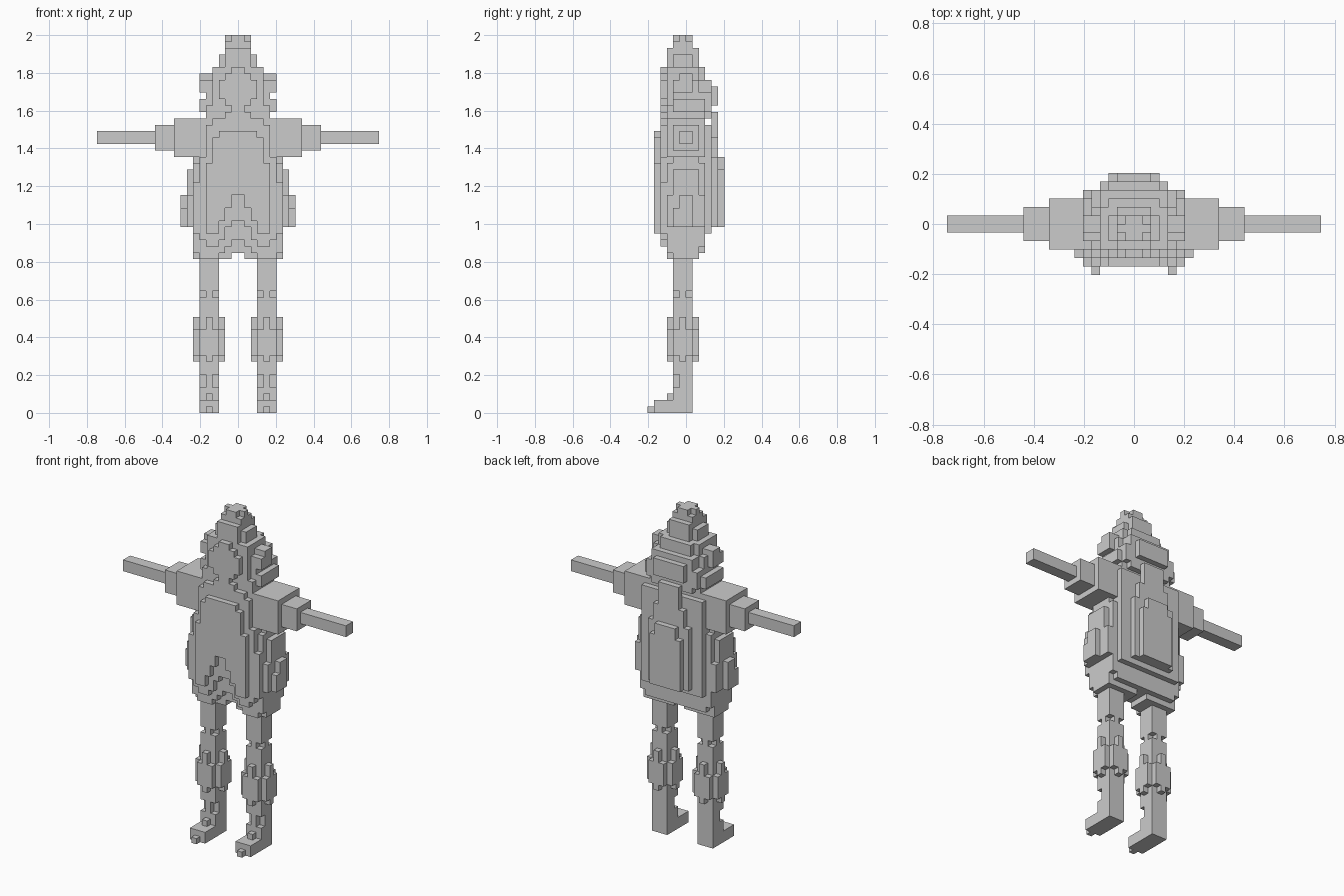
import bpy, bmesh, math
from mathutils import Vector

if "Cube" in bpy.data.objects:
    bpy.data.objects.remove(bpy.data.objects["Cube"])

U = 2 / 59          # size of one block
parts = {}          # part name -> set of block cells


def cells(boxes):
    """Blocks inside boxes (x0, x1, y0, y1, z0, z1), mirrored across x = 0."""
    out = set()
    for x0, x1, y0, y1, z0, z1 in boxes:
        for x in range(x0, x1):
            for y in range(y0, y1):
                for z in range(z0, z1):
                    out.add((x, y, z))
                    out.add((-1 - x, y, z))
    return out


def part(name, add, cut=()):
    parts[name] = cells(add) - cells(cut)


# Head: pointed hood, face panel and side tufts
part("head", [
    (0, 1, -2, 1, 57, 59), (0, 2, -1, 0, 57, 59), (0, 2, -2, 1, 57, 58),
    (0, 2, -3, 2, 54, 57), (0, 3, -2, 1, 54, 56),
    (0, 4, -3, 2, 46, 54), (0, 3, -3, 3, 46, 54),
    (0, 5, -2, 2, 46, 52), (0, 4, -3, 3, 46, 52),
    (0, 1, -4, -3, 47, 54), (0, 2, -4, -3, 48, 53), (0, 3, -4, -3, 49, 52),
])
part("side_tuft", [(5, 6, -1, 0, 50, 53), (5, 6, -2, 1, 51, 52), (4, 6, -1, 1, 52, 53),
                   (5, 6, -2, 1, 50, 51)])
# Rolled hood behind the neck
part("hood_collar", [
    (0, 5, -3, 3, 46, 48), (4, 6, -2, 3, 47, 49), (0, 4, 2, 4, 46, 52),
    (0, 5, 1, 4, 47, 50), (0, 3, 4, 5, 48, 51), (0, 2, -4, -3, 44, 47),
    (0, 4, -4, -3, 44, 46),
])
# Torso: flat front and back panels on a rounded coat, with a notched hem
part("coat", [
    (0, 3, -5, -4, 28, 44), (0, 4, -5, -4, 28, 43), (0, 5, -5, -4, 28, 39),
    (0, 5, -4, -3, 26, 45), (0, 6, -4, -3, 27, 40), (0, 7, -4, -3, 28, 36),
    (0, 6, -3, -2, 24, 46), (0, 7, -3, -2, 25, 39),
    (0, 6, -2, 2, 23, 46), (0, 7, -2, 2, 24, 40), (0, 8, -2, 2, 29, 38),
    (0, 8, -3, 3, 29, 34),
    (0, 6, 2, 3, 25, 46), (0, 7, 2, 3, 26, 39), (0, 6, 3, 4, 28, 45),
], [
    (0, 1, -5, -4, 20, 34), (1, 2, -5, -4, 20, 32), (2, 3, -5, -4, 20, 30),
    (0, 1, -4, -3, 20, 30), (1, 2, -4, -3, 20, 29), (2, 3, -4, -3, 20, 27),
    (0, 1, -3, -2, 20, 27), (1, 2, -3, -2, 20, 26), (2, 3, -3, -2, 20, 25),
    (0, 1, -2, 3, 20, 25), (1, 3, -2, 3, 20, 24), (3, 6, 1, 2, 20, 24),
])
part("hip_pad", [(8, 9, -2, 1, 29, 32), (8, 9, -1, 1, 29, 34), (7, 8, -1, 0, 34, 38)])
part("back_panel", [
    (0, 2, 4, 5, 29, 47), (0, 3, 4, 5, 29, 43), (0, 4, 4, 5, 29, 40),
    (0, 1, 5, 6, 29, 40), (0, 2, 5, 6, 29, 40), (0, 3, 5, 6, 29, 38),
])
# Arms narrow from sleeve to hand
part("arms", [(5, 10, -3, 3, 40, 46), (10, 13, -2, 2, 41, 45), (13, 22, -1, 1, 42, 44)])
# Legs with notched corners at the thigh and shin
part("legs", [(3, 6, -2, 1, 2, 24)], [
    (3, 4, -2, -1, 18, 19), (5, 6, -2, -1, 18, 19),
    (3, 4, 0, 1, 18, 19), (5, 6, 0, 1, 18, 19),
    (3, 4, -2, -1, 4, 6), (5, 6, -2, -1, 4, 6),
])
part("knee_wraps", [
    (3, 6, -3, 2, 9, 13), (2, 7, -2, 1, 9, 13), (4, 5, -3, 2, 8, 15),
    (2, 7, -1, 0, 8, 15), (3, 6, -2, 1, 8, 15),
])
part("feet", [(3, 6, -5, 1, 0, 2), (4, 5, -6, -5, 0, 1), (4, 5, -3, -2, 2, 3)])

# Skin each part with the outer faces of its blocks
solid = set().union(*parts.values())
done = set()
for name, blocks in parts.items():
    bm = bmesh.new()
    verts = {}

    def vert(c):
        if c not in verts:
            verts[c] = bm.verts.new(Vector(c) * U)
        return verts[c]

    for c in sorted(blocks - done):
        for axis in range(3):
            u, v = (axis + 1) % 3, (axis + 2) % 3
            for side in (0, 1):
                n = list(c)
                n[axis] += 2 * side - 1
                if tuple(n) in solid:
                    continue
                ring = []
                for du, dv in ((0, 0), (1, 0), (1, 1), (0, 1)):
                    p = list(c)
                    p[axis] += side
                    p[u] += du
                    p[v] += dv
                    ring.append(vert(tuple(p)))
                bm.faces.new(ring if side else ring[::-1])
    done |= blocks
    # Merge neighbouring coplanar faces
    bmesh.ops.dissolve_limit(bm, angle_limit=math.radians(1), verts=bm.verts, edges=bm.edges)
    mesh = bpy.data.meshes.new(name)
    bm.to_mesh(mesh)
    bm.free()
    bpy.context.collection.objects.link(bpy.data.objects.new(name, mesh))
